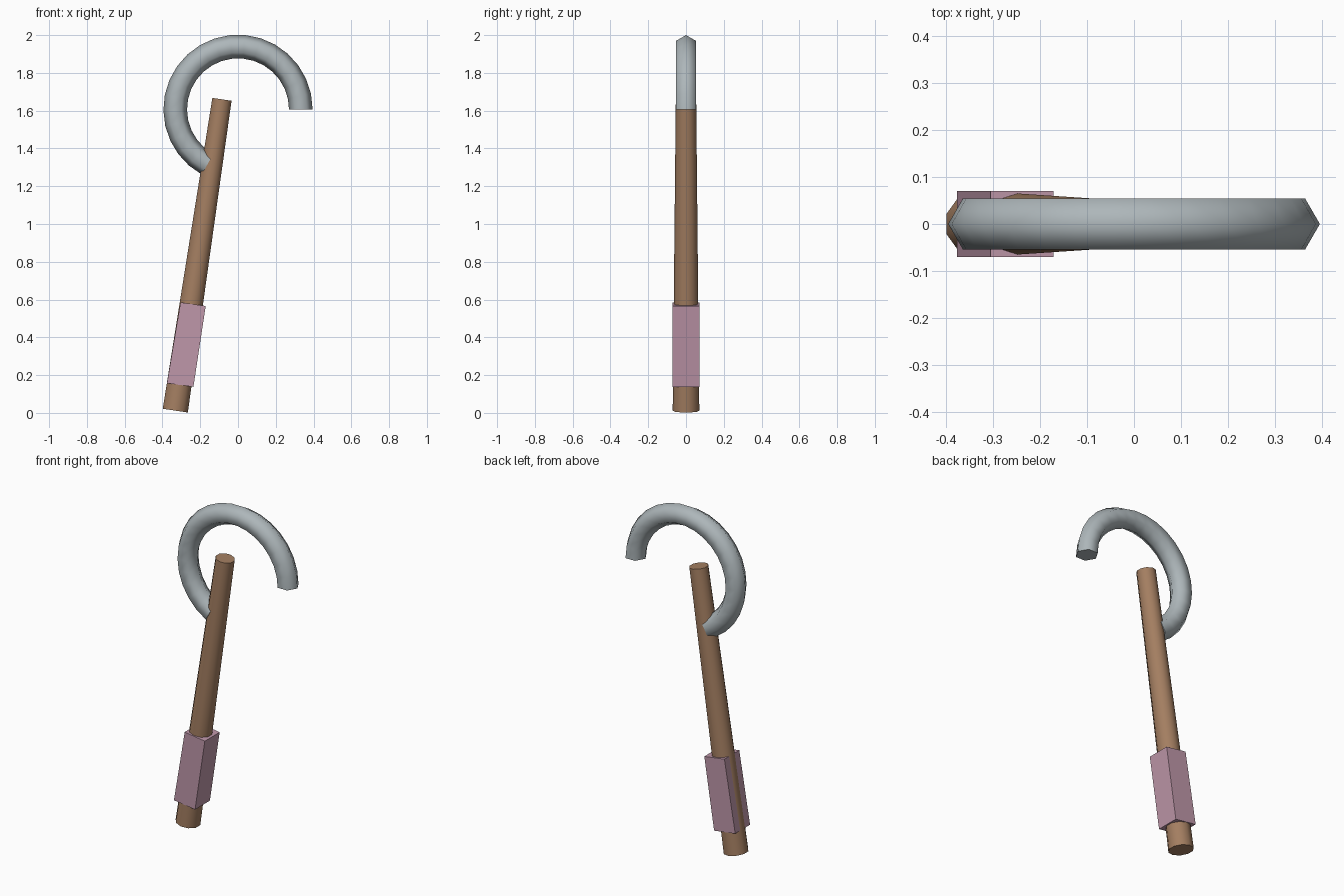
import bpy, bmesh, math
from mathutils import Vector

if "Cube" in bpy.data.objects:
    bpy.data.objects.remove(bpy.data.objects["Cube"])


def make(name, rings, color, smooth_angle=None):
    """Skin a list of equal-sized vertex rings and cap both ends."""
    bm = bmesh.new()
    loops = [[bm.verts.new(p) for p in ring] for ring in rings]
    n = len(loops[0])
    for a, b in zip(loops, loops[1:]):
        for i in range(n):
            j = (i + 1) % n
            bm.faces.new((a[i], a[j], b[j], b[i]))
    bm.faces.new(loops[0][::-1])
    bm.faces.new(loops[-1])
    bmesh.ops.recalc_face_normals(bm, faces=bm.faces[:])
    mesh = bpy.data.meshes.new(name)
    bm.to_mesh(mesh)
    bm.free()
    obj = bpy.data.objects.new(name, mesh)
    bpy.context.collection.objects.link(obj)
    mat = bpy.data.materials.new(name + "_material")
    mat.diffuse_color = (*color, 1)
    mat.use_nodes = True
    mat.node_tree.nodes["Principled BSDF"].inputs["Base Color"].default_value = mat.diffuse_color
    mesh.materials.append(mat)
    if smooth_angle:
        bpy.ops.object.select_all(action='DESELECT')
        obj.select_set(True)
        bpy.context.view_layer.objects.active = obj
        bpy.ops.object.shade_smooth_by_angle(angle=math.radians(smooth_angle))
    return obj


# Leaning, tapered ten-sided shaft
foot, head = Vector((-0.332, 0, 0.012)), Vector((-0.085, 0, 1.660))
axis = (head - foot).normalized()
side = Vector((axis.z, 0, -axis.x))


def shaft_ring(centre, r, n=10):
    ring = []
    for i in range(n):
        a = 2 * math.pi * i / n
        ring.append(centre + side * r * math.sin(a) + Vector((0, r * math.cos(a), 0)))
    return ring


make("shaft", [shaft_ring(foot, 0.0705), shaft_ring(head, 0.054)],
     (0.37, 0.21, 0.12), 50)


# Square grip wrapped round the lower shaft
def grip_ring(left, right, y=0.0705):
    (x0, z0), (x1, z1) = left, right
    return [(x0, -y, z0), (x1, -y, z1), (x1, y, z1), (x0, y, z0)]


make("grip", [grip_ring((-0.376, 0.157), (-0.236, 0.138)),
              grip_ring((-0.3045, 0.585), (-0.171, 0.566))],
     (0.52, 0.31, 0.40))

# Hook: hexagonal bar swept round two thirds of a circle
R, r, centre_z = 0.3325, 0.0625, 1.607
sweep, steps = math.radians(241), 20
hook = []
for k in range(steps + 1):
    t = sweep * k / steps
    ring = []
    for i in range(6):
        a = math.pi * i / 3
        d = R + r * math.cos(a)
        ring.append((d * math.cos(t), r * math.sin(a), centre_z + d * math.sin(t)))
    hook.append(ring)
make("hook", hook, (0.42, 0.47, 0.49), 65)
